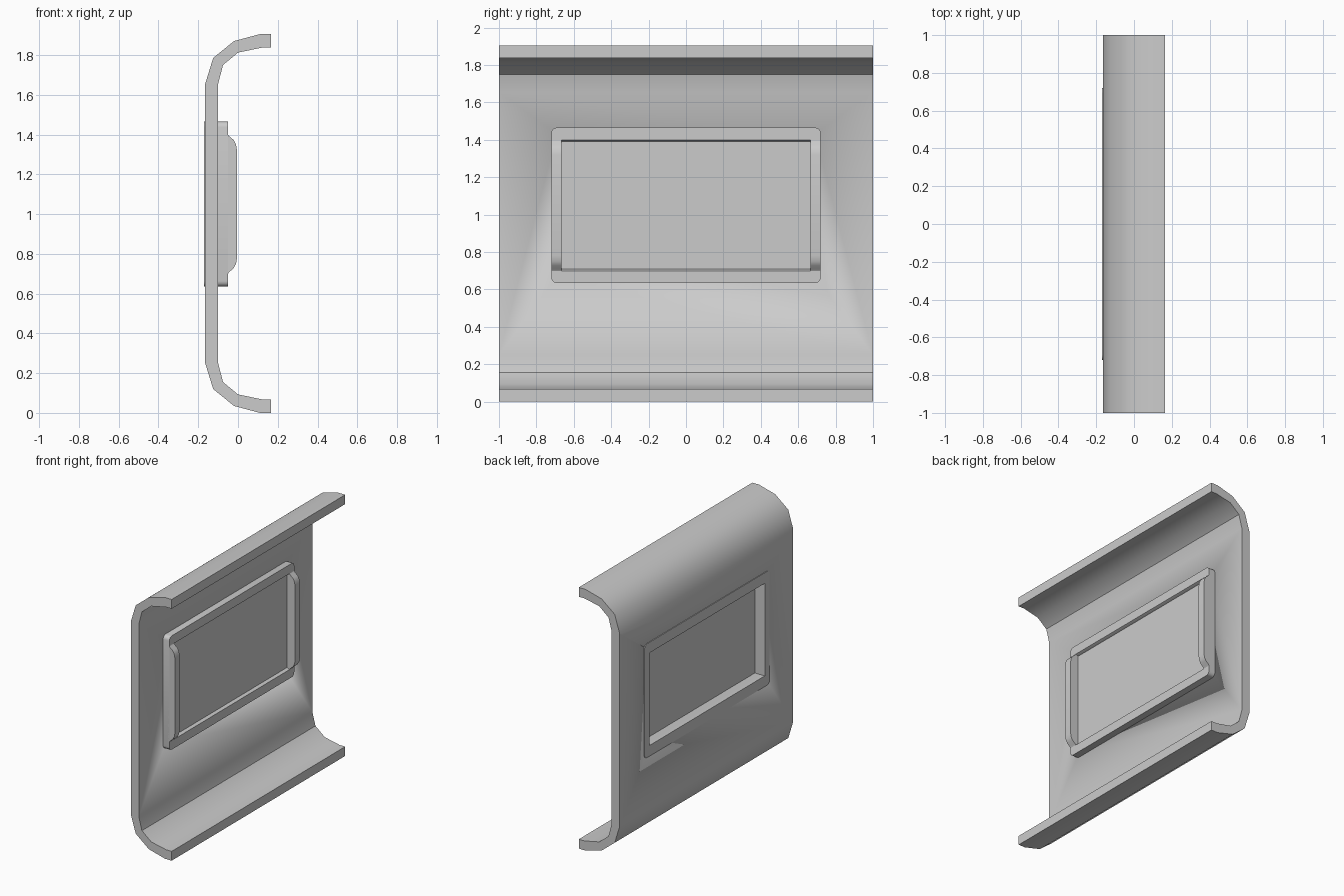
import bpy, bmesh
from math import cos, sin, pi, radians

if "Cube" in bpy.data.objects:
    bpy.data.objects.remove(bpy.data.objects["Cube"])


def finish(name, bm):
    bmesh.ops.remove_doubles(bm, verts=bm.verts, dist=1e-5)
    bmesh.ops.recalc_face_normals(bm, faces=bm.faces)
    me = bpy.data.meshes.new(name)
    bm.to_mesh(me)
    bm.free()
    me.shade_smooth()
    me.set_sharp_from_angle(angle=radians(35))
    ob = bpy.data.objects.new(name, me)
    bpy.context.collection.objects.link(ob)
    return ob


def extrude_profile(name, pts, y0, y1):
    bm = bmesh.new()
    a = [bm.verts.new((x, y0, z)) for x, z in pts]
    b = [bm.verts.new((x, y1, z)) for x, z in pts]
    n = len(pts)
    for i in range(n):
        j = (i + 1) % n
        bm.faces.new((a[i], a[j], b[j], b[i]))
    bm.faces.new(a)
    bm.faces.new(b[::-1])
    return finish(name, bm)


def box(name, x0, x1, y, z0, z1):
    return extrude_profile(name, [(x0, z0), (x1, z0), (x1, z1), (x0, z1)], -y, y)


def mirrored(pts, height):
    return pts + [(x, height - z) for x, z in reversed(pts)]


# Curved wall shell, symmetric about its mid height
H = 1.905
outer = mirrored([(.165, 0), (.11, 0), (-.02, .035), (-.125, .12), (-.165, .25)], H)
inner = mirrored([(.165, .068), (.12, .068), (0, .093), (-.075, .155), (-.1, .25)], H)
wall = extrude_profile("wall_panel", outer + inner[::-1], -1, 1)

# Window opening
cutter = box("window_cutter", -.3, .1, .69, .67, 1.43)
cutter.hide_render = True
cutter.hide_set(True)
cut = wall.modifiers.new("opening", 'BOOLEAN')
cut.operation = 'DIFFERENCE'
cut.solver = 'EXACT'
cut.object = cutter


# Window surround: rounded outer loops, square inner loops
def ring(bm, x, hy, z0, z1, r, seg=4):
    cz, hz = (z0 + z1) / 2, (z1 - z0) / 2
    vs = []
    for q, (sy, sz) in enumerate([(1, 1), (-1, 1), (-1, -1), (1, -1)]):
        for k in range(seg + 1):
            t = (q + k / seg) * pi / 2
            vs.append(bm.verts.new((x, sy * (hy - r) + r * cos(t),
                                    cz + sz * (hz - r) + r * sin(t))))
    return vs


bm = bmesh.new()
loops = [ring(bm, *a) for a in [
    (-.17, .72, .635, 1.465, .028), (-.05, .72, .635, 1.465, .028),
    (-.05, .665, .70, 1.40, 0), (-.075, .665, .713, 1.388, 0),
    (-.17, .665, .713, 1.388, 0)]]
for i, a in enumerate(loops):
    b = loops[(i + 1) % len(loops)]
    for k in range(len(a)):
        m = (k + 1) % len(a)
        bm.faces.new((a[k], a[m], b[m], b[k]))
bmesh.ops.remove_doubles(bm, verts=bm.verts, dist=1e-5)
bmesh.ops.dissolve_degenerate(bm, edges=bm.edges, dist=1e-5)
finish("window_frame", bm)

# Raised side rails with rounded ends
rail = mirrored([(-.06, .70), (-.05, .70), (-.045, .708), (-.022, .727),
                 (-.01, .75), (-.005, .78)], 2.10)
for label, s in (("left", -1), ("right", 1)):
    extrude_profile("side_rail_" + label, rail, s * .665, s * .72)

# Window pane
box("window_pane", -.09, -.07, .67, .705, 1.395)
